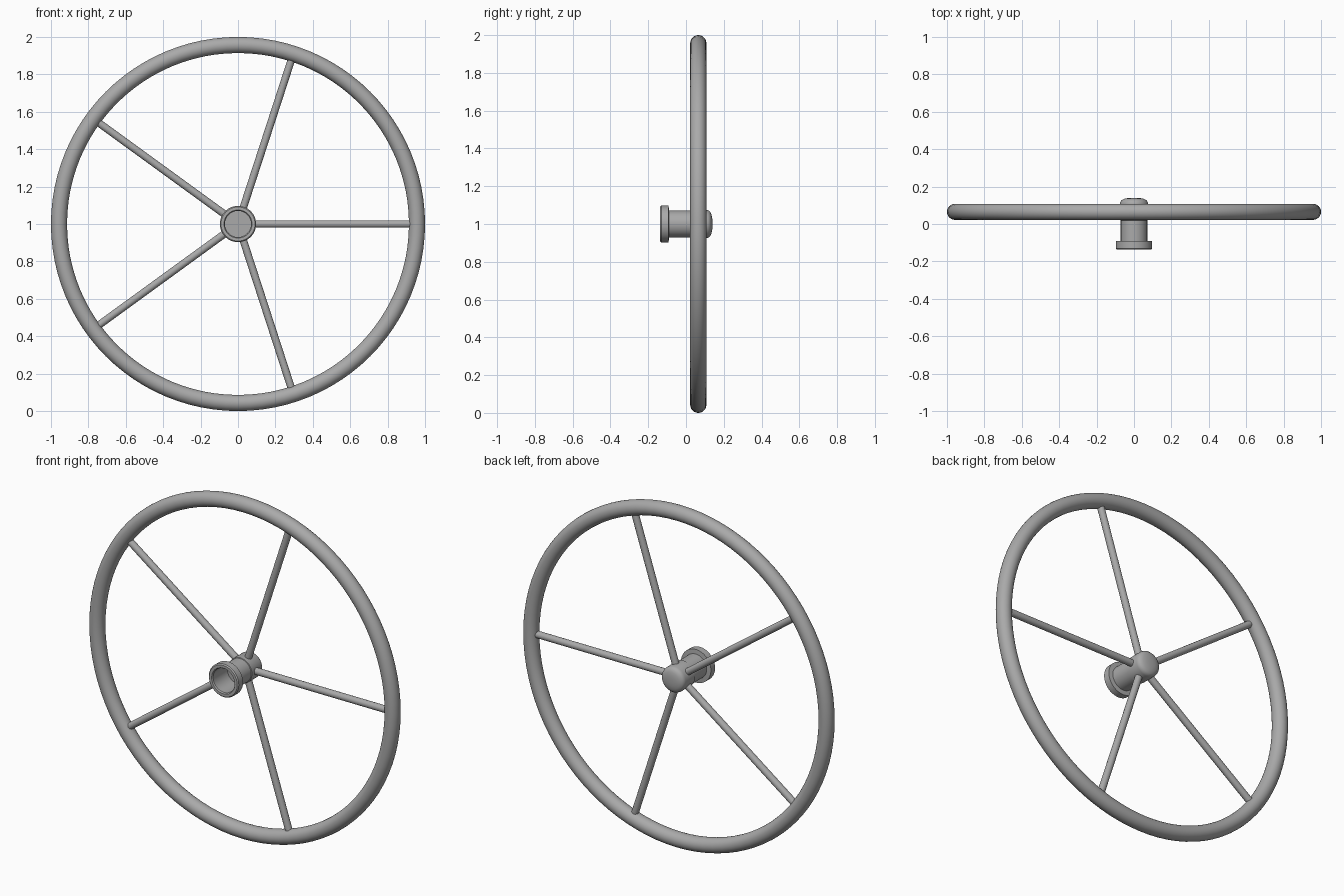
import bpy, math
from mathutils import Matrix

cube = bpy.data.objects.get("Cube")
if cube:
    bpy.data.objects.remove(cube, do_unlink=True)

WHEEL_Y = 0.065
RIM_R, TUBE_R = 0.957, 0.043
FACING = (math.pi / 2, 0, 0)

metal = bpy.data.materials.new("grey_metal")
metal.use_nodes = True
grey = (0.4, 0.4, 0.4, 1)
metal.diffuse_color = grey
metal.node_tree.nodes["Principled BSDF"].inputs["Base Color"].default_value = grey


def finish(name):
    obj = bpy.context.object
    obj.name = name
    obj.data.materials.append(metal)
    bpy.ops.object.shade_smooth_by_angle(angle=math.radians(35))
    return obj


def lathe(name, profile, sides=48):
    """Spin (radius, y) points around the wheel axle."""
    verts, faces = [], []
    for r, y in profile:
        for i in range(sides):
            a = 2 * math.pi * i / sides
            verts.append((r * math.cos(a), y, 1 + r * math.sin(a)))
    for k in range(len(profile) - 1):
        for i in range(sides):
            j = (i + 1) % sides
            faces.append((k * sides + i, (k + 1) * sides + i,
                          (k + 1) * sides + j, k * sides + j))
    # close both ends with discs
    faces.append(tuple(range(sides)))
    last = (len(profile) - 1) * sides
    faces.append(tuple(reversed(range(last, last + sides))))
    mesh = bpy.data.meshes.new(name)
    mesh.from_pydata(verts, [], faces)
    obj = bpy.data.objects.new(name, mesh)
    bpy.context.collection.objects.link(obj)
    bpy.ops.object.select_all(action='DESELECT')
    obj.select_set(True)
    bpy.context.view_layer.objects.active = obj
    bpy.ops.object.mode_set(mode='EDIT')
    bpy.ops.mesh.select_all(action='SELECT')
    bpy.ops.mesh.normals_make_consistent(inside=False)
    bpy.ops.object.mode_set(mode='OBJECT')
    return finish(name)


# Round outer rim
bpy.ops.mesh.primitive_torus_add(
    major_radius=RIM_R, minor_radius=TUBE_R, major_segments=96,
    minor_segments=24, location=(0, WHEEL_Y, 1), rotation=FACING)
finish("rim")

# Five spokes running from the hub into the rim
inner, outer = 0.05, RIM_R - 0.02
for i in range(5):
    a = 2 * math.pi * i / 5
    mid = (inner + outer) / 2
    bpy.ops.mesh.primitive_cylinder_add(
        vertices=20, radius=0.02, depth=outer - inner,
        location=(mid * math.cos(a), WHEEL_Y, 1 + mid * math.sin(a)),
        rotation=(0, math.pi / 2 - a, 0))
    finish(f"spoke_{i + 1}")

# Hub: hollow socket, flange, neck, collar and domed cap
lathe("hub", [
    (0.07, 0.0), (0.07, -0.13), (0.075, -0.137),      # socket
    (0.091, -0.137), (0.097, -0.131), (0.097, -0.092),  # flange
    (0.071, -0.09), (0.071, 0.02),                     # neck
    (0.075, 0.022), (0.075, 0.108),                    # collar
    (0.072, 0.12), (0.064, 0.129), (0.05, 0.135),      # cap
    (0.03, 0.139), (0.01, 0.14)])
